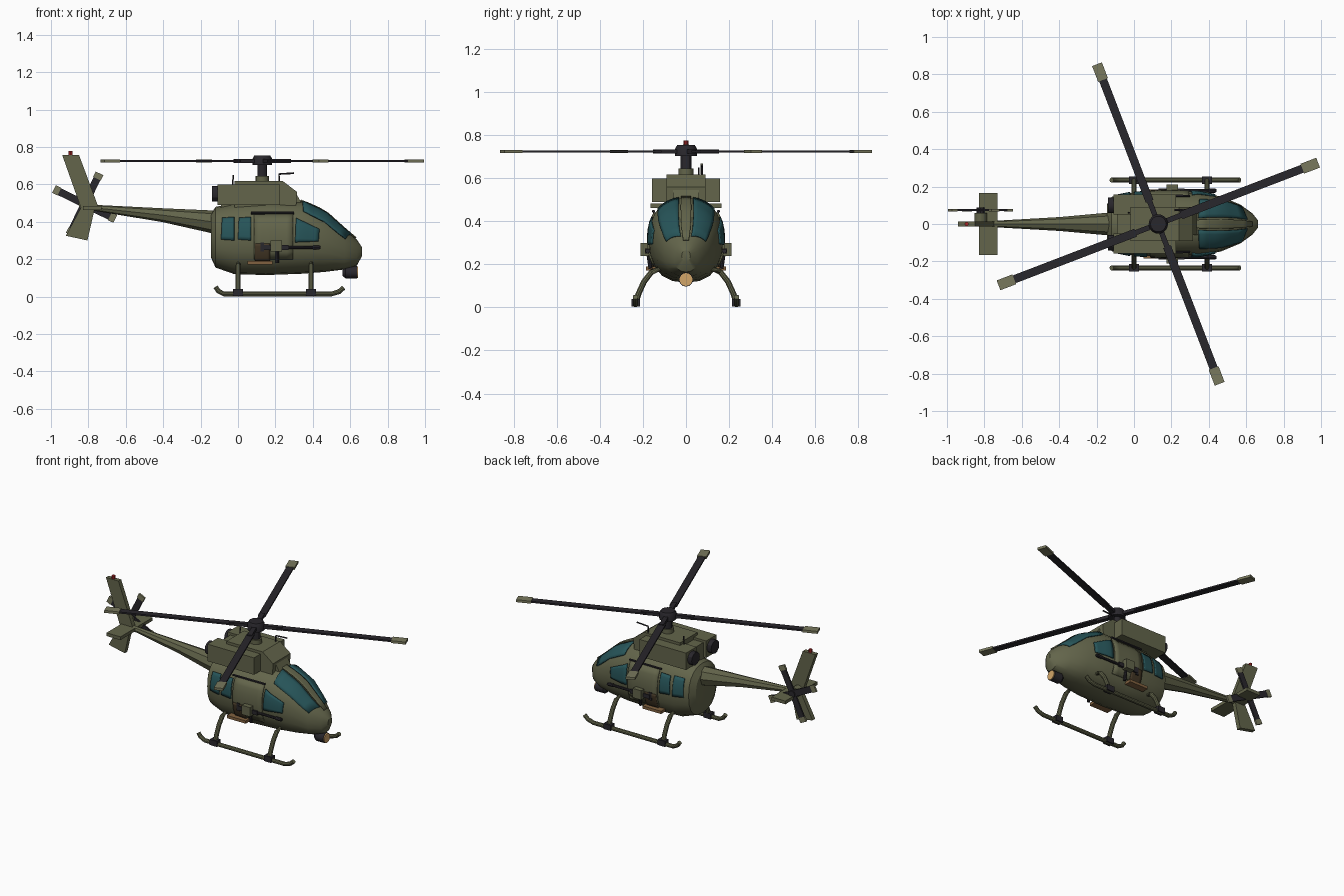
import bpy, bmesh
from math import sin, cos, pi, radians
from mathutils import Matrix, Vector

if "Cube" in bpy.data.objects:
    bpy.data.objects.remove(bpy.data.objects["Cube"])


def mat(name, r, g, b):
    m = bpy.data.materials.new(name)
    m.diffuse_color = (r, g, b, 1)
    m.use_nodes = True
    m.node_tree.nodes["Principled BSDF"].inputs["Base Color"].default_value = m.diffuse_color
    return m


OLIVE = mat("olive", .125, .13, .07)
PALE = mat("pale_olive", .19, .19, .11)
DARK = mat("dark_metal", .022, .02, .025)
GLASS = mat("teal_glass", .02, .09, .1)
TAN = mat("lamp", .65, .38, .14)
WOOD = mat("wood", .22, .12, .05)
BROWN = mat("cabin_brown", .06, .04, .02)
RED = mat("red", .4, .02, .02)


def make(name, verts, faces, m, smooth=False):
    bm = bmesh.new()
    vs = [bm.verts.new(v) for v in verts]
    for f in faces:
        bm.faces.new([vs[i] for i in f])
    bmesh.ops.recalc_face_normals(bm, faces=bm.faces)
    me = bpy.data.meshes.new(name)
    bm.to_mesh(me)
    bm.free()
    me.materials.append(m)
    o = bpy.data.objects.new(name, me)
    bpy.context.collection.objects.link(o)
    if smooth:
        bpy.ops.object.select_all(action='DESELECT')
        bpy.context.view_layer.objects.active = o
        o.select_set(True)
        bpy.ops.object.shade_smooth_by_angle(angle=radians(30))
    return o


def skin(name, rings, m, smooth=False):
    n = len(rings[0])
    faces = [(a * n + i, a * n + (i + 1) % n, (a + 1) * n + (i + 1) % n, (a + 1) * n + i)
             for a in range(len(rings) - 1) for i in range(n)]
    faces += [tuple(range(n)), tuple(range((len(rings) - 1) * n, len(rings) * n))]
    return make(name, [p for r in rings for p in r], faces, m, smooth)


def prism(name, profile, y0, y1, m):
    return skin(name, [[(x, y, z) for x, z in profile] for y in (y0, y1)], m)


def box(name, x0, x1, y0, y1, z0, z1, m):
    return prism(name, [(x0, z0), (x1, z0), (x1, z1), (x0, z1)], y0, y1, m)


def tube(name, path, r, m, sides=10):
    # sweep a round section along a path; r may be one radius per point
    pts = [Vector(p) for p in path]
    rings = []
    for i, p in enumerate(pts):
        d = (pts[min(i + 1, len(pts) - 1)] - pts[max(i - 1, 0)]).normalized()
        u = d.cross(Vector((0, 1, 0)) if abs(d.y) < .9 else Vector((1, 0, 0))).normalized()
        v = d.cross(u)
        k = r[i] if isinstance(r, (list, tuple)) else r
        rings.append([p + k * (cos(2 * pi * j / sides) * u + sin(2 * pi * j / sides) * v)
                      for j in range(sides)])
    return skin(name, rings, m, True)


# fuselage stations: x, bottom z, top z, half width
BODY = [(-.145, .21, .44, .105), (-.12, .155, .48, .145), (-.02, .12, .5, .165), (.15, .115, .51, .175),
        (.34, .122, .51, .172), (.465, .132, .455, .147), (.57, .145, .36, .103),
        (.635, .165, .305, .055), (.662, .215, .265, .02)]
N = 2.35


def station(x):
    for a, b in zip(BODY, BODY[1:]):
        if x <= b[0]:
            t = (x - a[0]) / (b[0] - a[0])
            return [p + (q - p) * t for p, q in zip(a, b)]
    return BODY[-1]


def at_angle(x, deg, off=0):
    _, b, t, w = station(x)
    c, s = cos(radians(deg)), sin(radians(deg))
    f = lambda v: (1 if v >= 0 else -1) * abs(v) ** (2 / N)
    return (x, (w + off) * f(c), (b + t) / 2 + ((t - b) / 2 + off) * f(s))


def at_height(x, z, off):
    _, b, t, w = station(x)
    k = min(1, abs(z - (b + t) / 2) / ((t - b) / 2))
    return (x, w * (1 - k ** N) ** (1 / N) + off, z)


def panel(name, corners, fn, off, m, side, n=6):
    # four-cornered plate that follows the fuselage skin
    verts = []
    for i in range(n + 1):
        for j in range(n + 1):
            u, v = i / n, j / n
            a, b = [(1 - u) * (1 - v) * corners[0][k] + u * (1 - v) * corners[1][k]
                    + u * v * corners[2][k] + (1 - u) * v * corners[3][k] for k in (0, 1)]
            x, y, z = fn(a, b, off)
            verts.append((x, side * y, z))
    w = n + 1
    faces = [(i * w + j, i * w + j + 1, (i + 1) * w + j + 1, (i + 1) * w + j)
             for i in range(n) for j in range(n)]
    o = make(name, verts, faces, m, True)
    s = o.modifiers.new("thickness", 'SOLIDIFY')
    s.thickness, s.offset = .008, 0
    return o


skin("fuselage", [[at_angle(s[0], 18 * j) for j in range(20)] for s in BODY], OLIVE, True)
tube("tail_boom", [(-.1, 0, .395), (-.4, 0, .435), (-.8, 0, .478)], [.064, .037, .014], OLIVE, 8)

# engine deck, nacelles and exhausts
prism("engine_deck", [(-.02, .47), (.31, .47), (.315, .56), (.24, .617), (-.02, .617)], -.09, .09, OLIVE)
box("deck_rear", -.09, .0, -.06, .06, .46, .585, OLIVE)
prism("intake_fairing", [(.2, .47), (.34, .5), (.3, .57), (.2, .59)], -.06, .06, OLIVE)

for s, label in ((1, "left"), (-1, "right")):
    box(label + "_nacelle", -.11, .225, s * .05, s * .157, .49, .6, OLIVE)
    tube(label + "_exhaust", [(-.14, s * .1, .55), (-.1, s * .1, .55)], .042, DARK, 12)
    # glazing
    panel(label + "_windscreen", [(.345, 82), (.605, 76), (.575, 28), (.35, 44)], at_angle, .003, GLASS, s)
    panel(label + "_cockpit_window", [(.305, .29), (.43, .295), (.435, .36), (.31, .42)], at_height, .003, GLASS, s)
    for i, x in enumerate((-.09, 0)):
        panel(f"{label}_cabin_window_{i}", [(x, .305), (x + .07, .3), (x + .07, .425), (x + .005, .42)],
              at_height, .003, GLASS, s)
    # sliding door, rail and open cabin side
    panel(label + "_door", [(.085, .2), (.295, .2), (.295, .44), (.085, .44)], at_height, .003, OLIVE, s)
    panel(label + "_opening", [(.09, .19), (.17, .19), (.17, .285), (.09, .285)], at_height, .007, BROWN, s)
    tube(label + "_door_rail", [(.07, s * .152, .447), (.3, s * .15, .447)], .007, DARK, 6)
    box(label + "_bench", .05, .185, s * .14, s * .185, .172, .19, WOOD)
    # door gun
    box(label + "_gun_body", .13, .27, s * .165, s * .19, .25, .275, DARK)
    box(label + "_gun_grip", .12, .14, s * .165, s * .185, .24, .29, DARK)
    tube(label + "_gun_barrel", [(.26, s * .178, .262), (.44, s * .178, .262)], .008, DARK, 8)
    tube(label + "_gun_muzzle", [(.4, s * .178, .262), (.435, s * .178, .262)], .011, DARK, 8)
    tube(label + "_gun_post", [(.21, s * .165, .18), (.21, s * .177, .26)], .009, DARK, 8)
    box(label + "_ammo_box", .175, .235, s * .175, s * .212, .24, .3, OLIVE)
    # landing skid
    tube(label + "_skid", [(-.12, s * .235, .052), (-.105, s * .235, .03), (-.075, s * .235, .014), (.5, s * .235, .014),
                           (.54, s * .235, .026), (.565, s * .235, .048)], .013, OLIVE)
    for i, x in enumerate((0, .39)):
        tube(f"{label}_strut_{i}", [(x, s * .1, .185), (x, s * .16, .165), (x, s * .195, .12),
                                    (x, s * .22, .065), (x, s * .236, .015)], .014, OLIVE)
        box(f"{label}_skid_clamp_{i}", x - .026, x + .026, s * .215, s * .254, .004, .04, DARK)

panel("canopy_post", [(.335, 95), (.63, 99), (.63, 81), (.335, 85)], at_angle, .005, OLIVE, 1)

# nose searchlight
tube("searchlight", [(.56, 0, .13), (.575, 0, .13), (.635, 0, .13)], [.02, .033, .033], DARK, 14)
tube("searchlight_lens", [(.63, 0, .13), (.641, 0, .13)], .03, TAN, 14)
box("searchlight_mount", .57, .61, -.015, .015, .14, .19, DARK)

# roof antennas
tube("roof_antenna", [(-.03, .06, .58), (-.025, .06, .65)], .004, DARK, 6)
tube("air_probe", [(.22, .075, .6), (.22, .075, .655), (.3, .075, .66)], .005, DARK, 6)

# main rotor
tube("mast_base", [(.13, 0, .61), (.13, 0, .645)], .036, OLIVE, 14)
tube("mast", [(.13, 0, .63), (.13, 0, .72)], .026, DARK, 12)
tube("rotor_hub", [(.13, 0, .703), (.13, 0, .738), (.13, 0, .755)], [.052, .052, .042], DARK, 14)
for i in range(4):
    turn = Matrix.Translation((.13, 0, .725)) @ Matrix.Rotation(radians(21 + 90 * i), 4, 'Z')
    for o in (box(f"blade_arm_{i}", .03, .16, -.014, .014, -.01, .01, DARK),
              box(f"blade_{i}", .13, .85, -.022, .022, -.005, .005, DARK),
              box(f"blade_tip_{i}", .825, .915, -.028, .028, -.008, .008, PALE)):
        o.data.transform(turn)

# tail fin, stabiliser and beacon
prism("upper_fin", [(-.94, .757), (-.85, .757), (-.745, .475), (-.84, .475)], -.014, .014, OLIVE)
prism("lower_fin", [(-.84, .475), (-.765, .475), (-.805, .3), (-.92, .325)], -.014, .014, OLIVE)
box("stabiliser", -.83, -.73, -.165, .165, .463, .484, OLIVE)
tube("beacon", [(-.895, 0, .75), (-.895, 0, .777)], .011, RED, 8)

# tail rotor on the left side of the fin
tube("tail_gearbox", [(-.82, 0, .495), (-.82, .06, .495)], .033, OLIVE, 12)
tube("tail_hub", [(-.82, .055, .495), (-.82, .088, .495)], .022, DARK, 10)
for i in range(4):
    turn = Matrix.Translation((-.82, .074, .495)) @ Matrix.Rotation(radians(26 + 90 * i), 4, 'Y')
    for o in (box(f"tail_blade_{i}", .01, .155, -.005, .005, -.02, .02, DARK),
              box(f"tail_blade_tip_{i}", .15, .182, -.006, .006, -.023, .023, PALE)):
        o.data.transform(turn)
